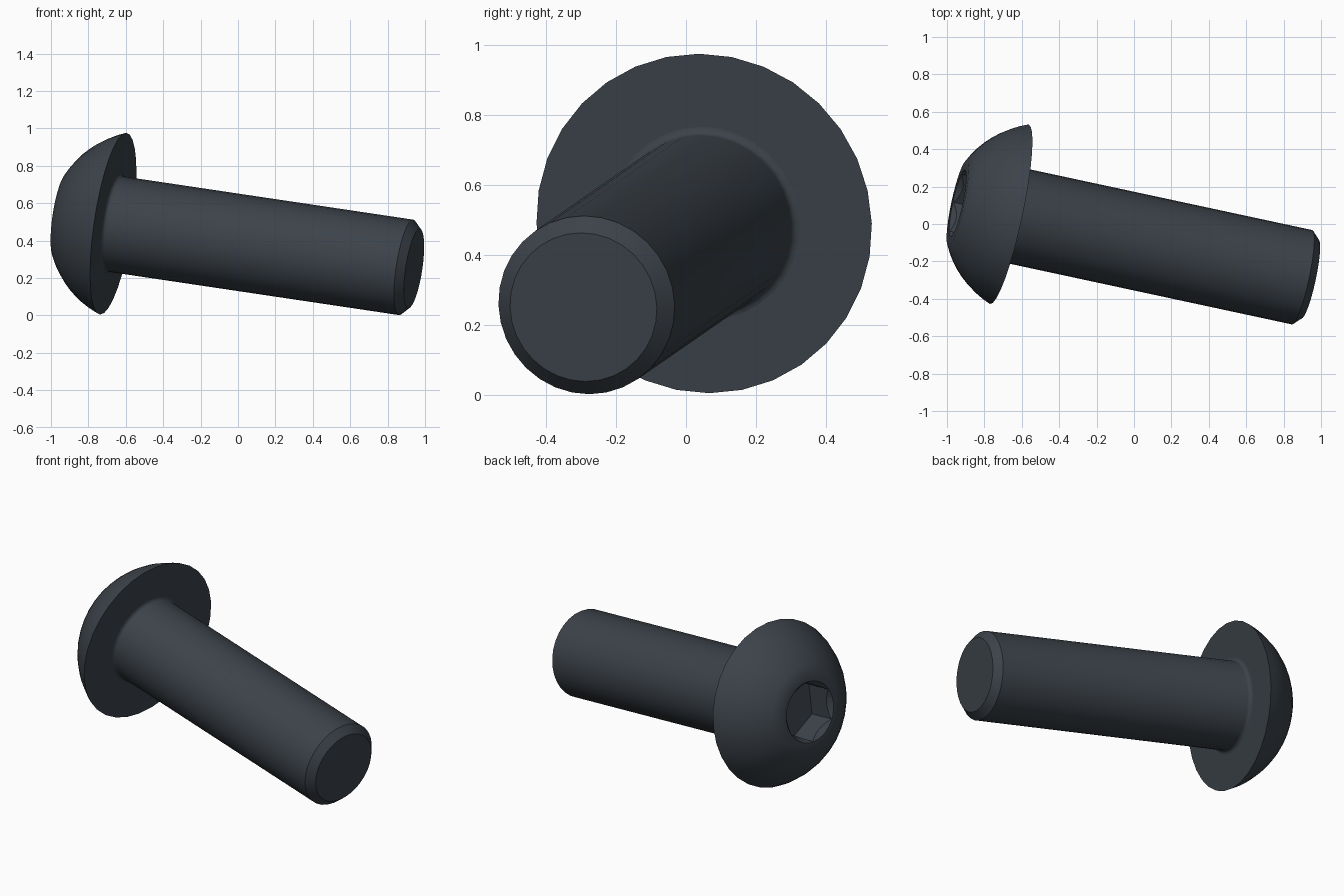
import bpy, bmesh, math
from mathutils import Matrix, Vector

if "Cube" in bpy.data.objects:
    bpy.data.objects.remove(bpy.data.objects["Cube"], do_unlink=True)

# Dark steel finish
steel = bpy.data.materials.new("dark_steel")
steel.use_nodes = True
color = (0.045, 0.055, 0.068, 1)
steel.diffuse_color = color
steel.node_tree.nodes["Principled BSDF"].inputs["Base Color"].default_value = color

# Bolt frame: local z points out of the head, origin at the head's underside
axis = Vector((-1, 0.215, 0.149)).normalized()
up = (Vector((0, 0, 1)) - axis * axis.z).normalized()
side = axis.cross(up)
frame = Matrix((up, side, axis)).transposed().to_4x4()
frame.translation = (-0.667, 0.052, 0.49)

# Bolt sizes
HEAD_R, HEAD_H, CROWN_R = 0.491, 0.285, 0.235
SHAFT_R, LENGTH, CHAMFER, FILLET = 0.258, 1.662, 0.043, 0.022
SOCKET_FLAT, SOCKET_DEPTH = 0.155, 0.165


def turned(name, profile, sides=32):
    """Solid of revolution from (radius, height) points, closed on the axis."""
    bm = bmesh.new()
    verts = [bm.verts.new((r, 0, z)) for r, z in profile]
    edges = [bm.edges.new(pair) for pair in zip(verts, verts[1:])]
    bmesh.ops.spin(bm, geom=verts + edges, cent=(0, 0, 0), axis=(0, 0, 1),
                   angle=math.tau, steps=sides, use_duplicate=False)
    bmesh.ops.remove_doubles(bm, verts=bm.verts[:], dist=1e-5)
    bmesh.ops.recalc_face_normals(bm, faces=bm.faces[:])
    mesh = bpy.data.meshes.new(name)
    bm.to_mesh(mesh)
    bm.free()
    mesh.materials.append(steel)
    obj = bpy.data.objects.new(name, mesh)
    obj.matrix_world = frame
    bpy.context.collection.objects.link(obj)
    return obj


def activate(obj):
    bpy.ops.object.select_all(action="DESELECT")
    obj.select_set(True)
    bpy.context.view_layer.objects.active = obj


def arc(cr, cz, radius, start, end, steps):
    """Profile points along a circular arc."""
    angles = [start + (end - start) * i / steps for i in range(steps + 1)]
    return [(cr + radius * math.cos(a), cz + radius * math.sin(a)) for a in angles]


# Domed head: spherical arc from the rim to a flat crown
drop = (HEAD_R**2 - CROWN_R**2 - HEAD_H**2) / (2 * HEAD_H)
dome = arc(0, -drop, math.hypot(HEAD_R, drop), math.atan2(drop, HEAD_R),
           math.atan2(HEAD_H + drop, CROWN_R), 8)
head = turned("button_head", [(0, 0)] + dome + [(0, HEAD_H)])

# Hexagonal socket with a countersunk mouth
corner = SOCKET_FLAT / math.cos(math.pi / 6)
floor = HEAD_H - SOCKET_DEPTH
hexagon = turned("socket_cutter", [(0, floor), (corner, floor),
                                   (corner, HEAD_H + 0.1), (0, HEAD_H + 0.1)], 6)
mouth = turned("countersink_cutter", [(0, HEAD_H - 0.035), (0.15, HEAD_H - 0.035),
                                      (0.2, HEAD_H + 0.02), (0, HEAD_H + 0.02)])
for cutter in (hexagon, mouth):
    cutter.hide_render = True
    cut = head.modifiers.new("cut", "BOOLEAN")
    cut.operation = "DIFFERENCE"
    cut.solver = "EXACT"
    cut.object = cutter
    activate(head)
    bpy.ops.object.modifier_apply(modifier=cut.name)
    bpy.data.objects.remove(cutter, do_unlink=True)

# Shaft with a fillet under the head and a chamfered tip
fillet = arc(SHAFT_R + FILLET, -FILLET, FILLET, math.pi / 2, math.pi, 4)
shaft = turned("shaft", [(0, 0.03), (SHAFT_R + FILLET, 0.03)] + fillet +
               [(SHAFT_R, CHAMFER - LENGTH), (SHAFT_R - CHAMFER, -LENGTH), (0, -LENGTH)])

for part in (head, shaft):
    activate(part)
    bpy.ops.object.shade_smooth_by_angle(angle=math.radians(30))
